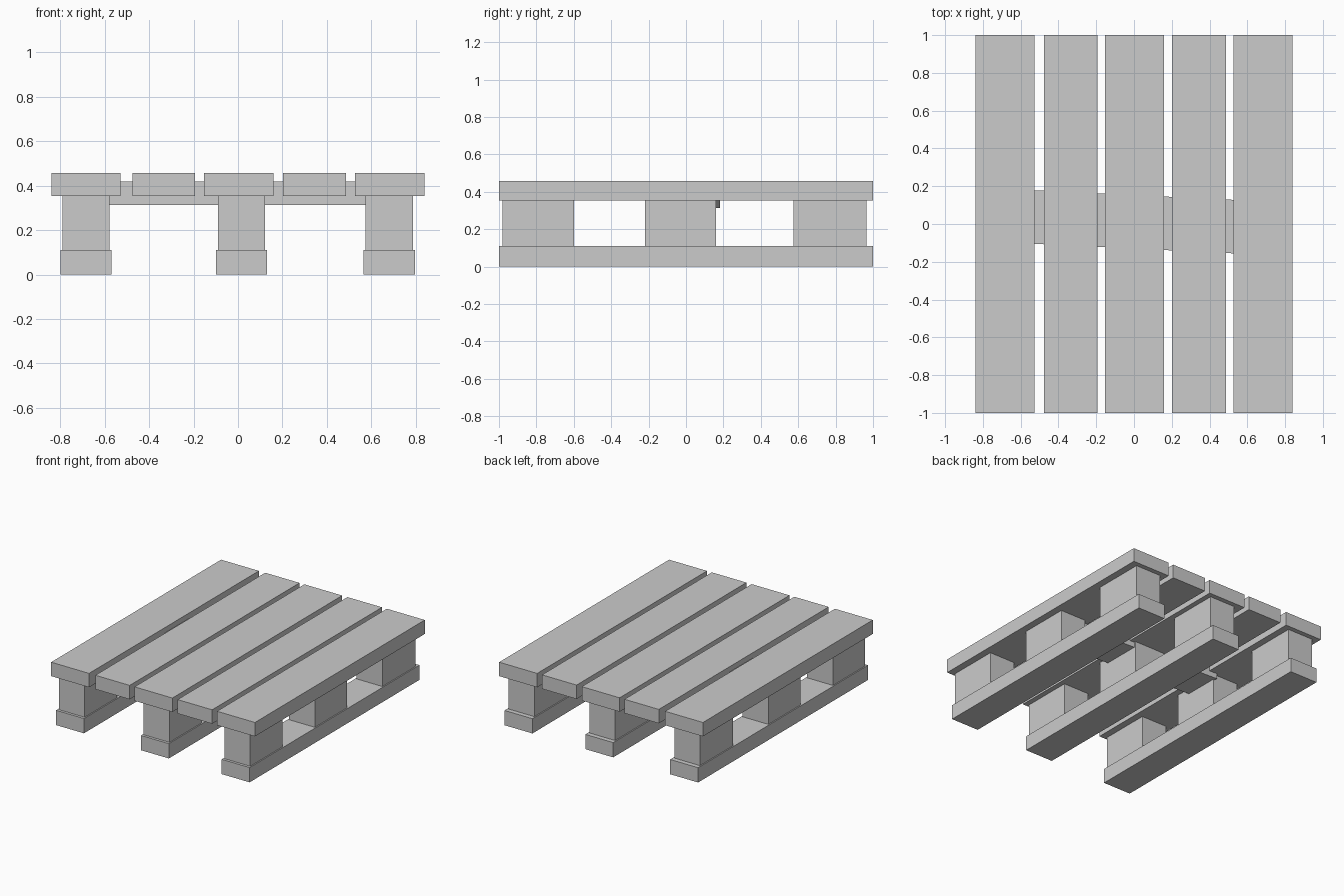
import bpy, math

if "Cube" in bpy.data.objects:
    bpy.data.objects.remove(bpy.data.objects["Cube"])

def box(name, x, y, z, turn=0.0):
    """Box from (min, max) ranges, optionally turned about its vertical axis."""
    centre = [(a + b) / 2 for a, b in (x, y, z)]
    bpy.ops.mesh.primitive_cube_add(size=1, location=centre, rotation=(0, 0, turn))
    ob = bpy.context.object
    ob.name = name
    ob.scale = [b - a for a, b in (x, y, z)]
    bpy.ops.object.transform_apply(location=False, rotation=False, scale=True)
    return ob

RUNNER_TOP, DECK_BOTTOM, DECK_TOP = 0.11, 0.354, 0.458

# Deck planks
planks = [(-0.84, -0.528), (-0.476, -0.193), (-0.153, 0.159),
          (0.202, 0.487), (0.527, 0.84)]
for i, x in enumerate(planks):
    box(f"deck_plank_{i + 1}", x, (-1, 1), (DECK_BOTTOM, DECK_TOP))

# Ground runners, each carrying three spacer blocks
rows = [(-0.98, -0.60), (-0.22, 0.16), (0.576, 0.965)]
for i, cx in enumerate((-0.685, 0.015, 0.681)):
    box(f"runner_{i + 1}", (cx - 0.115, cx + 0.115), (-1, 1), (0, RUNNER_TOP))
    for j, y in enumerate(rows):
        box(f"spacer_block_{i + 1}_{j + 1}", (cx - 0.106, cx + 0.106), y,
            (RUNNER_TOP, DECK_BOTTOM))

# Slightly skewed cross board let into the deck
box("cross_board", (-0.6, 0.6), (-0.13, 0.153), (0.314, 0.418), -math.atan(0.048))
